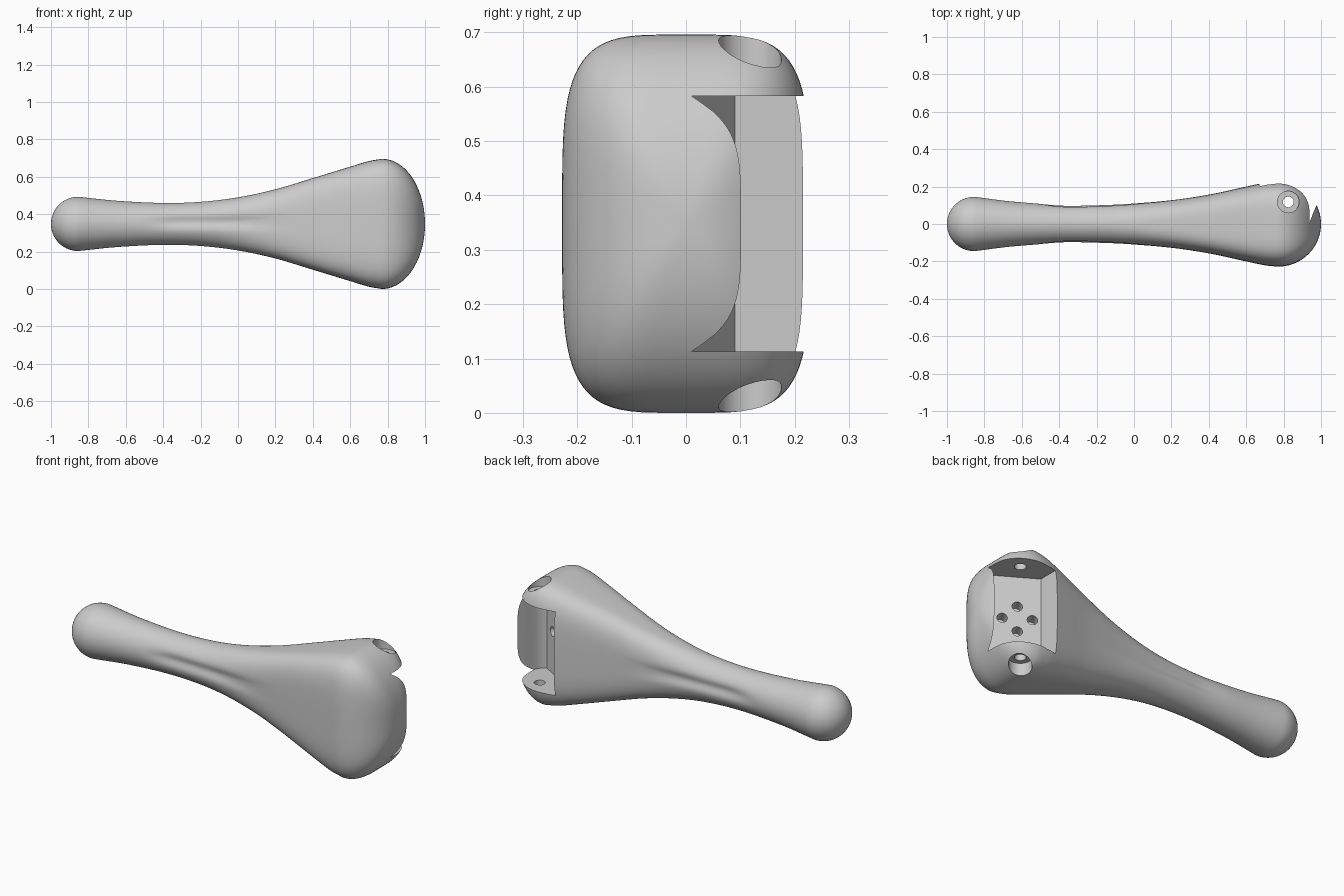
import bpy, bmesh, math
from mathutils import Vector, Matrix

if "Cube" in bpy.data.objects:
    bpy.data.objects.remove(bpy.data.objects["Cube"], do_unlink=True)

MID = 0.348
grey = bpy.data.materials.new("plain_grey")
grey.use_nodes = True
grey.diffuse_color = (0.6, 0.6, 0.6, 1)
grey.node_tree.nodes["Principled BSDF"].inputs["Base Color"].default_value = (0.6, 0.6, 0.6, 1)


def add_object(name, bm):
    bmesh.ops.recalc_face_normals(bm, faces=bm.faces)
    mesh = bpy.data.meshes.new(name)
    bm.to_mesh(mesh)
    bm.free()
    mesh.materials.append(grey)
    obj = bpy.data.objects.new(name, mesh)
    bpy.context.collection.objects.link(obj)
    return obj


# Stations along the handle: x, half depth, half height
STATIONS = [(-0.835, 0.143, 0.143), (-0.65, 0.12, 0.124), (-0.4, 0.104, 0.112),
            (-0.2, 0.106, 0.118), (0, 0.113, 0.142), (0.2, 0.128, 0.185),
            (0.4, 0.157, 0.245), (0.6, 0.2, 0.306), (0.7, 0.221, 0.336), (0.77, 0.228, 0.348)]


def smoothstep(a, b, x):
    t = max(0, min(1, (x - a) / (b - a)))
    return t * t * (3 - 2 * t)


def interpolate(x, k):
    i = 0
    while i < len(STATIONS) - 2 and x > STATIONS[i + 1][0]:
        i += 1

    def slope(j):
        a, b = STATIONS[max(j - 1, 0)], STATIONS[min(j + 1, len(STATIONS) - 1)]
        return (b[k] - a[k]) / (b[0] - a[0])
    p, q = STATIONS[i], STATIONS[i + 1]
    h = q[0] - p[0]
    t = (x - p[0]) / h
    s = t * t * (3 - 2 * t)
    return (p[k] * (1 - s) + q[k] * s
            + h * t * (1 - t) * ((1 - t) * slope(i) - t * slope(i + 1)))


# Rounded grip end, waist and flared head as one list of sections
sections = []
CAP = 14
for i in range(1, CAP):
    a = math.pi / 2 * i / CAP
    sections.append((-0.855 - 0.145 * math.cos(a), 0.145 * math.sin(a), 0.145 * math.sin(a)))
sections.append((-0.855, 0.145, 0.145))
x0, x1 = STATIONS[0][0], STATIONS[-1][0]
for i in range(61):
    x = x0 + (x1 - x0) * i / 60
    sections.append((x, interpolate(x, 1), interpolate(x, 2)))
for i in range(1, 20):
    a = math.pi / 2 * i / 20
    sections.append((x1 + (1 - x1) * math.sin(a), 0.228 * math.cos(a), 0.348 * math.cos(a)))

SIDES = 80
bm = bmesh.new()
rings = []
for x, hy, hz in sections:
    power = 2 / (2 + 2.2 * smoothstep(-0.2, 0.65, x))
    groove = 0.016 * smoothstep(-0.55, -0.3, x) * (1 - smoothstep(-0.1, 0.4, x))
    ring = []
    for j in range(SIDES):
        a = math.tau * (j + 0.5) / SIDES
        c, s = math.cos(a), math.sin(a)
        y = math.copysign(abs(c) ** power, c) * hy
        z = math.copysign(abs(s) ** power, s) * hz
        y -= math.copysign(groove * math.exp(-((z - 0.01) / 0.03) ** 2), y)
        ring.append(bm.verts.new((x, y, MID + z)))
    rings.append(ring)
for a, b in zip(rings, rings[1:]):
    for j in range(SIDES):
        k = (j + 1) % SIDES
        bm.faces.new((a[j], a[k], b[k], b[j]))
for ring, x in ((rings[0], -1), (rings[-1], 1)):
    tip = bm.verts.new((x, 0, MID))
    for j in range(SIDES):
        bm.faces.new((tip, ring[j], ring[(j + 1) % SIDES]))
handle = add_object("handle_body", bm)


# Cutters
def cylinder(name, centre, axis, radius, depth):
    bm = bmesh.new()
    turn = Vector((0, 0, 1)).rotation_difference(Vector(axis)).to_matrix().to_4x4()
    bmesh.ops.create_cone(bm, cap_ends=True, segments=32, radius1=radius, radius2=radius,
                          depth=depth, matrix=Matrix.Translation(centre) @ turn)
    return add_object(name, bm)


# Pocket between the two lugs, leaving a thin curved lip at the end
profile = [(0.67, 0.4), (0.67, 0.09), (0.895, -0.045), (0.917, -0.032), (0.932, -0.008),
           (0.945, 0.024), (0.957, 0.056), (0.972, 0.092), (1.02, 0.2), (1.1, 0.4)]
bm = bmesh.new()
face = bm.faces.new([bm.verts.new((x, y, 0.113)) for x, y in profile])
top = bmesh.ops.extrude_face_region(bm, geom=[face])["geom"]
bmesh.ops.translate(bm, vec=(0, 0, 0.47),
                    verts=[v for v in top if isinstance(v, bmesh.types.BMVert)])
cutters = [add_object("pocket_cutter", bm)]

# Pin hole through both lugs with a wide recess on each outer side
cutters.append(cylinder("pin_cutter", (0.825, 0.118, MID), (0, 0, 1), 0.029, 1))
for side in (-1, 1):
    cutters.append(cylinder("recess_cutter", (0.825, 0.118, MID + side * 0.377),
                            (0, 0, 1), 0.058, 0.2))

# Four screw holes in the sloping pocket floor
along = Vector((0.225, -0.135, 0)).normalized()
normal = Vector((0.135, 0.225, 0)).normalized()
for u, w in ((1, 0), (-1, 0), (0, 1), (0, -1)):
    centre = Vector((0.77, 0.03, MID)) + along * 0.075 * u + Vector((0, 0, 0.07 * w))
    cutters.append(cylinder("screw_cutter", centre, normal, 0.026, 0.13))

bpy.ops.object.select_all(action="DESELECT")
handle.select_set(True)
bpy.context.view_layer.objects.active = handle
for cutter in cutters:
    cutter.hide_render = True
    cut = handle.modifiers.new(cutter.name, "BOOLEAN")
    cut.operation, cut.solver, cut.object = "DIFFERENCE", "EXACT", cutter
    bpy.ops.object.modifier_apply(modifier=cut.name)
    bpy.data.objects.remove(cutter, do_unlink=True)
bpy.ops.object.shade_smooth_by_angle(angle=math.radians(35))
